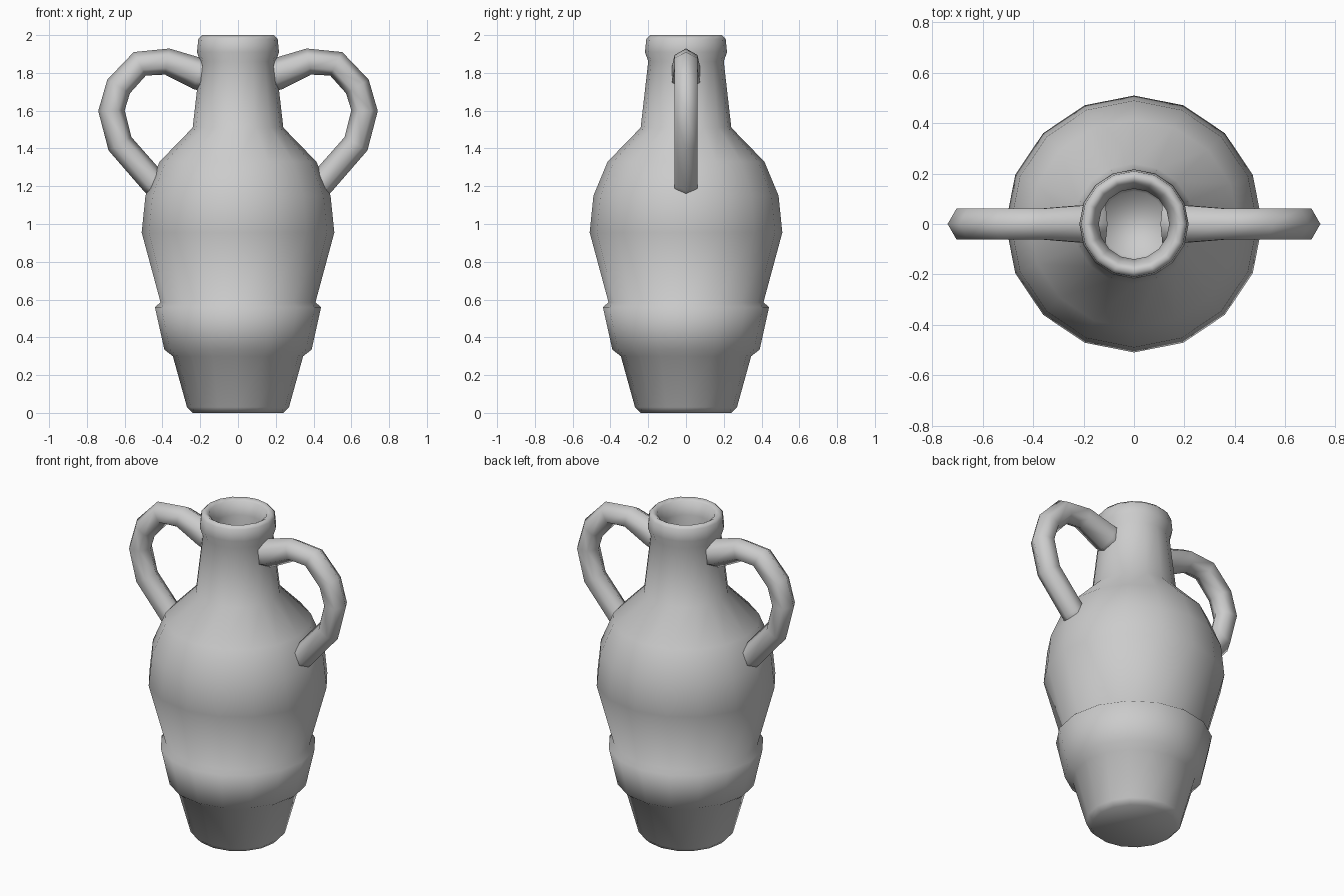
import bpy
import math
from mathutils import Vector

cube = bpy.data.objects.get("Cube")
if cube:
    bpy.data.objects.remove(cube, do_unlink=True)

clay = bpy.data.materials.new("grey clay")
clay.use_nodes = True
GREY = (0.6, 0.6, 0.6, 1)
clay.diffuse_color = GREY
clay.node_tree.nodes["Principled BSDF"].inputs["Base Color"].default_value = GREY


def build_tube(name, rings, caps=True):
    """Join equal-sized rings of points into a smooth closed tube."""
    n = len(rings[0])
    verts = [p for ring in rings for p in ring]
    faces = []
    for r in range(len(rings) - 1):
        for i in range(n):
            j = (i + 1) % n
            faces.append((r * n + i, r * n + j, (r + 1) * n + j, (r + 1) * n + i))
    if caps:
        faces.append(tuple(reversed(range(n))))
        faces.append(tuple(range(len(verts) - n, len(verts))))
    mesh = bpy.data.meshes.new(name)
    mesh.from_pydata(verts, [], faces)
    mesh.materials.append(clay)
    mesh.shade_smooth()
    obj = bpy.data.objects.new(name, mesh)
    bpy.context.collection.objects.link(obj)
    return obj


def circle(radius, z, sides=16):
    return [Vector((radius * math.cos(math.tau * i / sides),
                    radius * math.sin(math.tau * i / sides), z)) for i in range(sides)]


# Jar: foot, raised band, belly, neck, rim and hollow mouth
profile = [(0.24, 0), (0.27, 0.03), (0.345, 0.3), (0.39, 0.335), (0.44, 0.56),
           (0.41, 0.585), (0.51, 0.955), (0.49, 1.15), (0.415, 1.33), (0.24, 1.51),
           (0.2, 1.86), (0.217, 1.91), (0.21, 1.98), (0.19, 2.0),
           (0.165, 1.985), (0.14, 1.91), (0.16, 1.75), (0.13, 1.6)]
build_tube("jar_body", [circle(r, z) for r, z in profile])

# Handles: six-sided loops that flare where they meet the neck
path = [(0.12, 1.78), (0.21, 1.795), (0.375, 1.86), (0.52, 1.848), (0.632, 1.728),
        (0.67, 1.6), (0.625, 1.425), (0.45, 1.225), (0.38, 1.15)]
widths = [0.09, 0.085] + [0.07] * 7


def handle_rings(side):
    pts = [Vector((x, 0, z)) for x, z in path]
    rings = []
    for k, p in enumerate(pts):
        before, after = pts[max(k - 1, 0)], pts[min(k + 1, len(pts) - 1)]
        along = (after - before).normalized()
        out = Vector((-along.z, 0, along.x))
        ring = []
        for i in range(6):
            a = side * math.tau * i / 6
            q = p + widths[k] * (math.cos(a) * out + math.sin(a) * Vector((0, 1, 0)))
            ring.append(Vector((side * q.x, q.y, q.z)))
        rings.append(ring)
    return rings


for label, side in (("left_handle", 1), ("right_handle", -1)):
    handle = build_tube(label, handle_rings(side))

# Keep every face pointing outward
import bmesh
for label in ("jar_body", "left_handle", "right_handle"):
    mesh = bpy.data.objects[label].data
    bm = bmesh.new()
    bm.from_mesh(mesh)
    bmesh.ops.recalc_face_normals(bm, faces=bm.faces)
    bm.to_mesh(mesh)
    bm.free()
